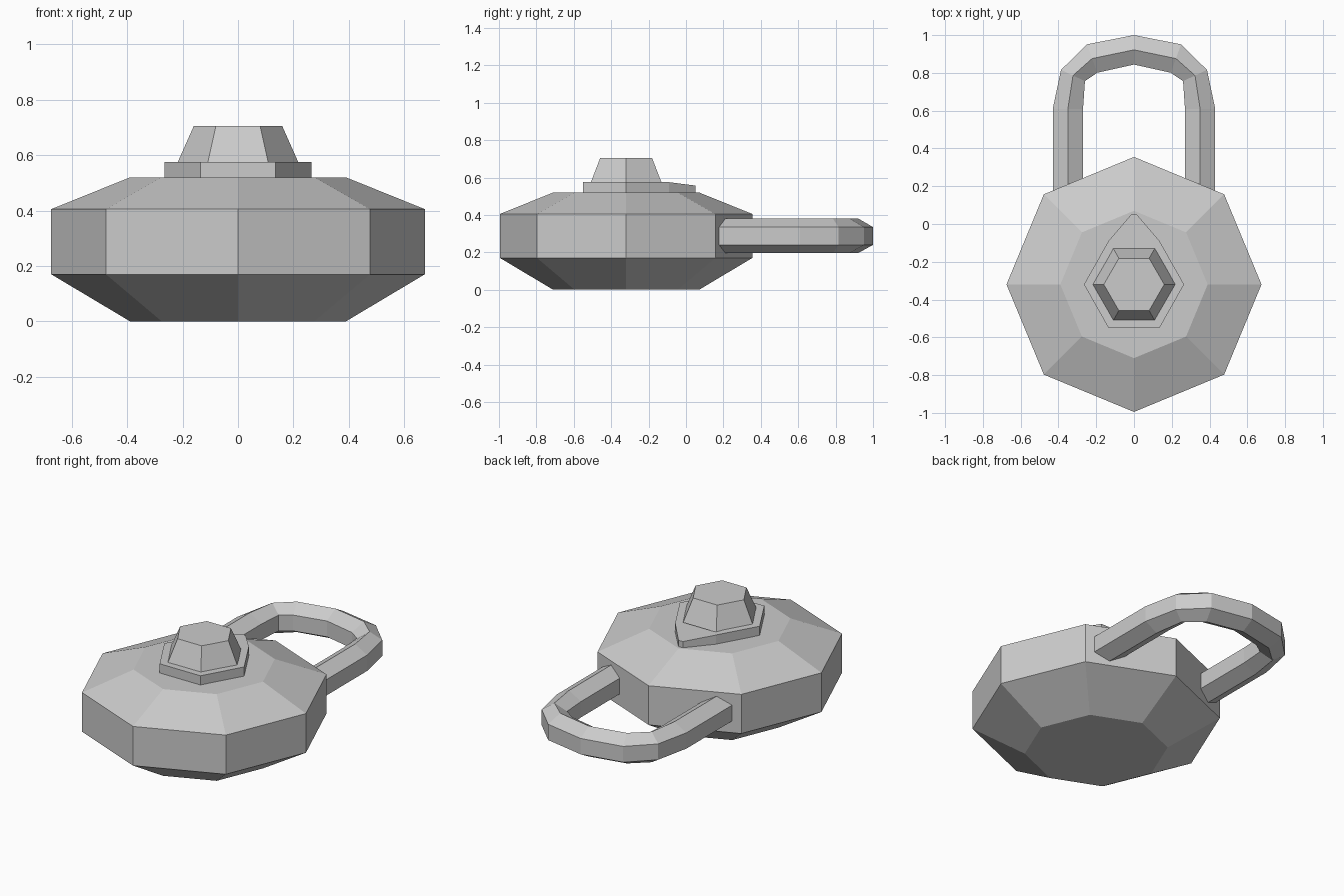
import bpy
import bmesh
from math import cos, sin, radians, tau
from mathutils import Vector

if "Cube" in bpy.data.objects:
    bpy.data.objects.remove(bpy.data.objects["Cube"], do_unlink=True)

metal = bpy.data.materials.new("light_grey_metal")
metal.use_nodes = True
metal.diffuse_color = (0.6, 0.6, 0.6, 1)
metal.node_tree.nodes["Principled BSDF"].inputs["Base Color"].default_value = (0.6, 0.6, 0.6, 1)

CENTRE_Y = -0.32


def loft(name, rings):
    """Skin closed rings of points and cap both ends, flat shaded."""
    bm = bmesh.new()
    loops = [[bm.verts.new(p) for p in ring] for ring in rings]
    for a, b in zip(loops, loops[1:]):
        for i in range(len(a)):
            j = (i + 1) % len(a)
            bm.faces.new((a[i], a[j], b[j], b[i]))
    bm.faces.new(loops[0])
    bm.faces.new(loops[-1])
    bmesh.ops.recalc_face_normals(bm, faces=bm.faces)
    mesh = bpy.data.meshes.new(name)
    bm.to_mesh(mesh)
    bm.free()
    mesh.materials.append(metal)
    obj = bpy.data.objects.new(name, mesh)
    bpy.context.collection.objects.link(obj)
    return obj


def polygon(sides, radius, z):
    return [(radius * cos(tau * i / sides), CENTRE_Y + radius * sin(tau * i / sides), z)
            for i in range(sides)]


# Eight-sided body, chamfered above and below
loft("lock_body", [polygon(8, r, z) for r, z in
                   ((0.39, 0), (0.675, 0.17), (0.675, 0.405), (0.39, 0.52))])

# Six-sided base plate, drawn out to a sloping point at the back
half = [(0.135, -0.55, 0.575), (0.265, CENTRE_Y, 0.575),
        (0.135, -0.09, 0.575), (0.015, 0.05, 0.557)]
outline = half + [(-x, y, z) for x, y, z in reversed(half)]
loft("dial_plate", [[(x, y, 0.51) for x, y, z in outline], outline])

# Tapered six-sided dial
loft("dial_knob", [polygon(6, 0.22, 0.57), polygon(6, 0.16, 0.705)])

# Shackle: hexagonal section swept round a mirrored arch
# Each station is x, y, outward angle, half width
side = [(0.35, 0.1, 0, 0.08), (0.35, 0.61, 0, 0.08),
        (0.323, 0.786, 25, 0.07), (0.222, 0.876, 70, 0.08)]
arch = side + [(0, 0.922, 90, 0.078)] + [(-x, y, 180 - a, w) for x, y, a, w in reversed(side)]
section = [(0, 0.38), (1, 0.335), (1, 0.24), (0, 0.197), (-1, 0.24), (-1, 0.335)]
rings = []
for x, y, angle, width in arch:
    out = Vector((cos(radians(angle)), sin(radians(angle)), 0)) * width
    rings.append([Vector((x, y, z)) + out * s for s, z in section])
loft("shackle", rings)
